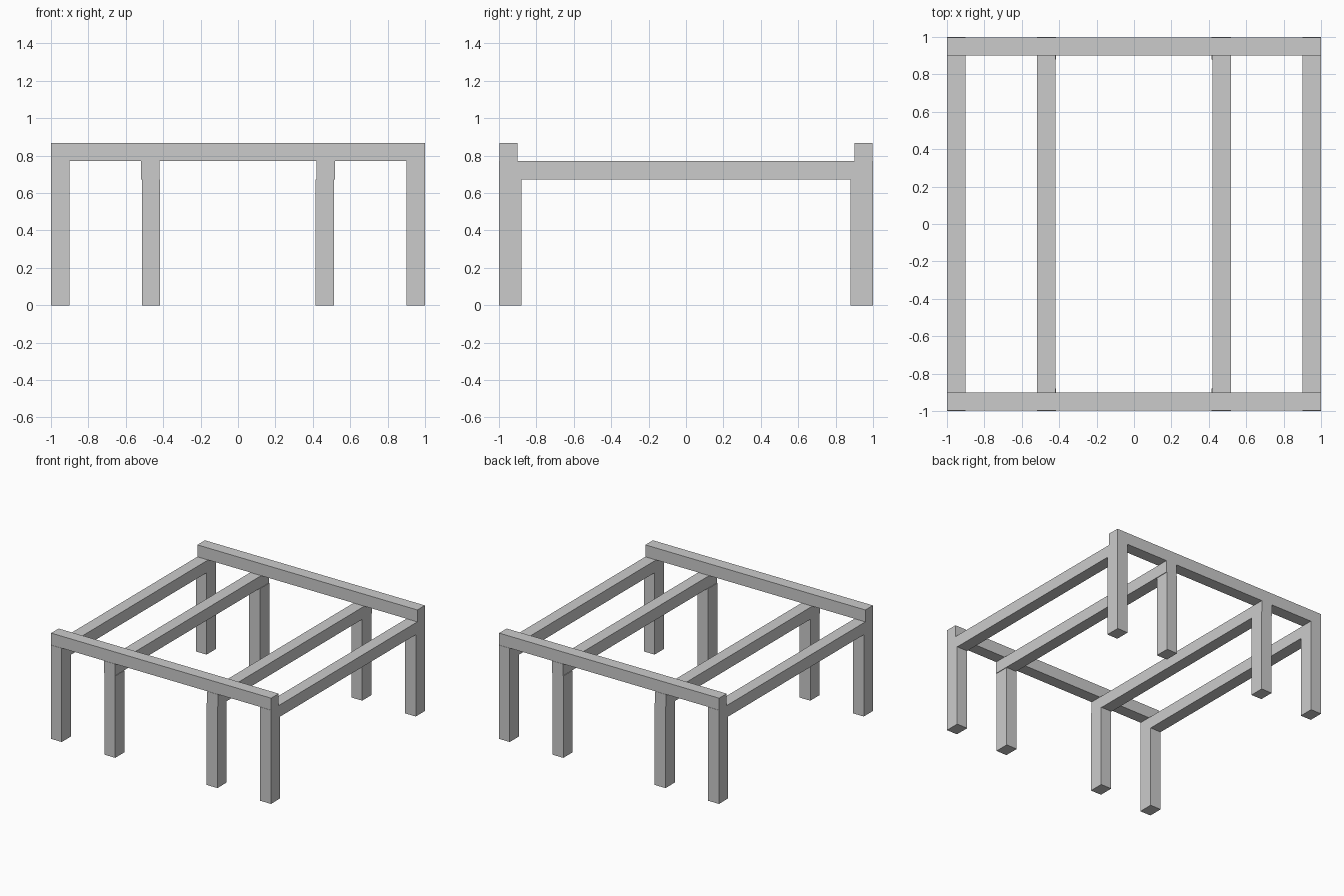
import bpy

if "Cube" in bpy.data.objects:
    bpy.data.objects.remove(bpy.data.objects["Cube"])


def box(name, x, y, z):
    """Box from (min, max) ranges on each axis."""
    size = [b - a for a, b in (x, y, z)]
    centre = [(a + b) / 2 for a, b in (x, y, z)]
    bpy.ops.mesh.primitive_cube_add(size=1, location=centre)
    ob = bpy.context.object
    ob.name = name
    ob.scale = size
    bpy.ops.object.transform_apply(location=False, rotation=False, scale=True)
    return ob


T = 0.098                # beam thickness
LEG_TOP, RAIL_BASE, TOP = 0.672, 0.77, 0.868
LEG_DEPTH = 0.12

# Left edges of each cross beam and of the legs beneath it
columns = {
    "left_outer": (-1.0, -1.0),
    "left_inner": (-0.518, -0.514),
    "right_inner": (0.42, 0.415),
    "right_outer": (1 - T, 1 - T),
}

for name, (beam_x, leg_x) in columns.items():
    # Cross beam running front to back
    box(name + "_cross_beam", (beam_x, beam_x + T), (-1, 1), (LEG_TOP, RAIL_BASE))
    # Front and back legs
    box(name + "_front_leg", (leg_x, leg_x + T), (-1, -1 + LEG_DEPTH), (0, LEG_TOP))
    box(name + "_back_leg", (leg_x, leg_x + T), (1 - LEG_DEPTH, 1), (0, LEG_TOP))

# Long rails lying across the beams
box("front_rail", (-1, 1), (-0.998, -0.998 + T), (RAIL_BASE, TOP))
box("back_rail", (-1, 1), (0.998 - T, 0.998), (RAIL_BASE, TOP))
